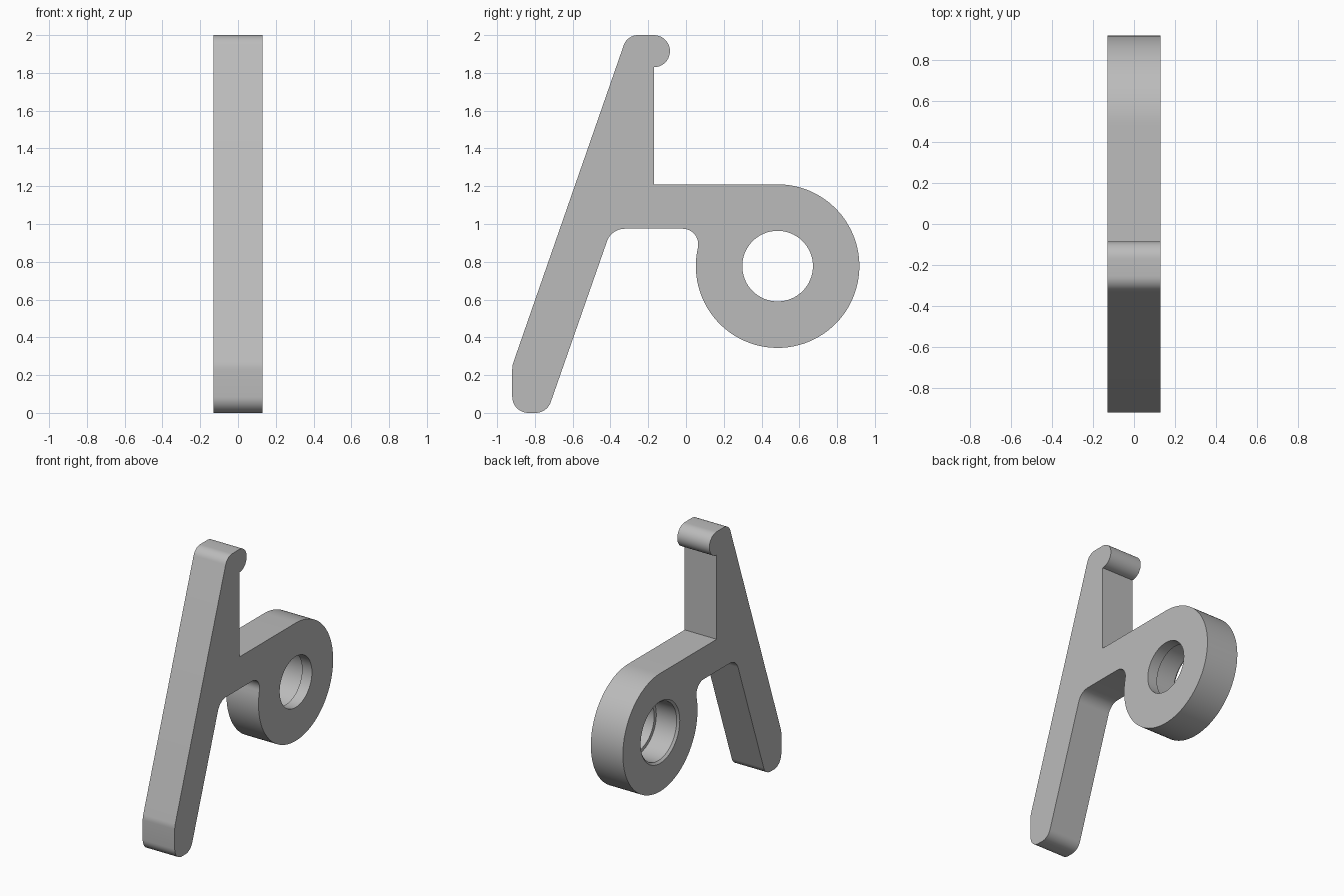
import bpy
import bmesh
from math import cos, sin, pi, radians, tan
from mathutils import Vector

cube = bpy.data.objects.get("Cube")
if cube:
    bpy.data.objects.remove(cube, do_unlink=True)

HALF = 0.13                    # half thickness along x
RING = Vector((0.485, 0.777))  # ring centre in (y, z)
RING_R = 0.433


def arc(centre, r, start, end, steps):
    """Points along an arc, angles in degrees."""
    angles = [radians(start + (end - start) * i / steps) for i in range(steps + 1)]
    return [Vector((centre[0] + r * cos(a), centre[1] + r * sin(a))) for a in angles]


def rounded(prev, corner, nxt, r, steps=10):
    """Replace a corner with a tangent arc of radius r."""
    p = Vector(corner)
    u = (Vector(prev) - p).normalized()
    v = (Vector(nxt) - p).normalized()
    half = u.angle(v) / 2
    centre = p + (u + v).normalized() * (r / sin(half))
    a = p + u * (r / tan(half)) - centre
    b = p + v * (r / tan(half)) - centre
    sweep = a.angle_signed(b)
    pts = []
    for i in range(steps + 1):
        t = -sweep * i / steps
        pts.append(centre + Vector((a.x * cos(t) - a.y * sin(t), a.x * sin(t) + a.y * cos(t))))
    return pts


# Corners of the sloping leg
toe, shin, top = (-0.92, 0), (-0.92, 0.25), (-0.311, 2)
heel, crotch = (-0.736, 0), (-0.395, 0.975)
hook_centre, hook_r = (-0.17, 1.915), 0.085

# Side outline, clockwise from the toe
outline = rounded(heel, toe, shin, 0.085)
outline += rounded(toe, shin, top, 0.12, 4)
outline += rounded(shin, top, (-0.17, 2), 0.08)
outline += arc(hook_centre, hook_r, 90, -90, 20)
outline += [Vector((-0.17, 1.21))]
outline += arc(RING, RING_R, 90, -192.9, 72)
outline += arc((-0.018, 0.892), 0.083, -12.9, 90, 12)[1:]
outline += rounded((0, 0.975), crotch, heel, 0.1)
outline += rounded(crotch, heel, toe, 0.085)

bm = bmesh.new()


def add_loop(points, x):
    verts = [bm.verts.new((x, p.x, p.y)) for p in points]
    edges = [bm.edges.new((verts[i - 1], verts[i])) for i in range(len(verts))]
    return verts, edges


def skin(a, b):
    for i in range(len(a)):
        bm.faces.new((a[i - 1], a[i], b[i], b[i - 1]))


# Outer walls
right_v, right_e = add_loop(outline, -HALF)
left_v, left_e = add_loop(outline, HALF)
skin(right_v, left_v)

# Stepped bore: chamfered wide mouth, then a narrow lip
bore = [(-HALF, 0.227), (-HALF + 0.015, 0.212), (HALF - 0.08, 0.212),
        (HALF - 0.08, 0.187), (HALF, 0.187)]
rings = [add_loop(arc(RING, r, 0, 360, 64)[:-1], x) for x, r in bore]
for a, b in zip(rings, rings[1:]):
    skin(a[0], b[0])

# Flat side faces around the bore
bmesh.ops.triangle_fill(bm, edges=right_e + rings[0][1], use_beauty=True)
bmesh.ops.triangle_fill(bm, edges=left_e + rings[-1][1], use_beauty=True)
bmesh.ops.recalc_face_normals(bm, faces=bm.faces[:])

mesh = bpy.data.meshes.new("bracket")
bm.to_mesh(mesh)
bm.free()
bracket = bpy.data.objects.new("bracket", mesh)
bpy.context.collection.objects.link(bracket)

grey = bpy.data.materials.new("plain grey")
grey.use_nodes = True
colour = (0.5, 0.5, 0.5, 1)
grey.diffuse_color = colour
grey.node_tree.nodes["Principled BSDF"].inputs["Base Color"].default_value = colour
mesh.materials.append(grey)

bpy.ops.object.select_all(action="DESELECT")
bracket.select_set(True)
bpy.context.view_layer.objects.active = bracket
bpy.ops.object.shade_smooth_by_angle(angle=radians(30))
